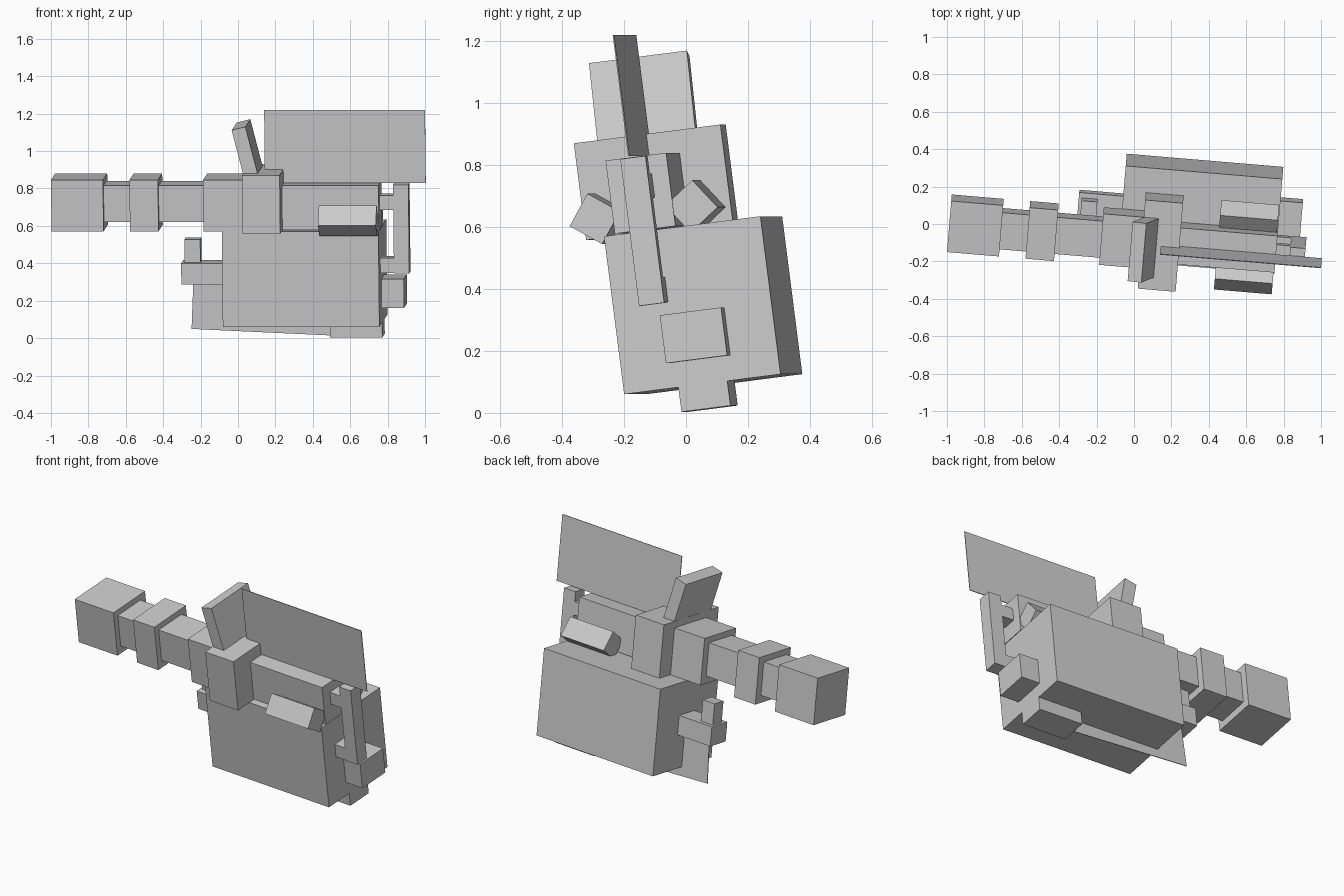
import bpy
from math import radians
from mathutils import Matrix, Vector

old = bpy.data.objects.get("Cube")
if old:
    bpy.data.objects.remove(old, do_unlink=True)

# One plain grey for everything
grey = bpy.data.materials.new("plain_grey")
grey.use_nodes = True
colour = (0.6, 0.6, 0.6, 1)
grey.diffuse_color = colour
grey.node_tree.nodes["Principled BSDF"].inputs["Base Color"].default_value = colour

# The whole assembly leans forward and is turned slightly
POSE = Matrix.Rotation(radians(-4.8), 4, 'Z') @ Matrix.Rotation(radians(7.3), 4, 'X')


def block(name, centre, size, axis='X', angle=0):
    """Box given by centre and size, optionally turned about one axis."""
    bpy.ops.mesh.primitive_cube_add(size=1)
    ob = bpy.context.object
    ob.name = name
    ob.data.materials.append(grey)
    turn = Matrix.Rotation(radians(angle), 4, axis)
    ob.data.transform(turn @ Matrix.Diagonal((*size, 1)))
    ob.matrix_world = POSE @ Matrix.Translation(centre)
    return ob


def box(name, x, y, z):
    """Box given by its extents along the assembly's own axes."""
    spans = (x, y, z)
    return block(name, Vector([(a + b) / 2 for a, b in spans]),
                 Vector([b - a for a, b in spans]))


# Main housing with its foot and side socket
box("housing", (-.07, .77), (-.127, .384), (.077, .591))
box("foot", (.49, .77), (.05, .21), (-.003, .08))
box("side_socket", (.76, .89), (.03, .23), (.158, .314))

# Barrel with square collars
box("barrel", (-.72, .06), (-.09, .108), (.636, .833))
for name, x in (("muzzle", (-.984, -.705)), ("middle_collar", (-.563, -.41)),
                ("rear_collar", (-.168, .06))):
    box(name, x, (-.124, .152), (.591, .868))

# Receiver and cross block
box("receiver", (.24, .77), (-.091, .107), (.595, .833))
box("cross_block", (.049, .252), (-.229, .25), (.592, .907))

# Tilted rails along both sides of the receiver
for name, side in (("front_rail", -1), ("back_rail", 1)):
    block(name, (.61, .008 + side * .158, .651), (.31, .12, .12), 'X', side * 36)

# Leaning lever and thin upright fin
block("lever", (.066, -.003, 1.0), (.076, .32, .31), 'Y', -14)
box("fin", (.153, 1.016), (.004, .008), (.836, 1.229))

# Loop handle
box("handle_bar", (.843, .925), (-.03, .052), (.352, .83))
for name, z in (("upper_handle_arm", (.694, .772)), ("lower_handle_arm", (.354, .435))):
    box(name, (.76, .85), (-.03, .052), z)

# Left bracket with post and the thin skewed plate behind it
box("bracket", (-.306, -.06), (.06, .195), (.28, .395))
box("bracket_post", (-.29, -.205), (.09, .168), (.39, .52))
block("lower_plate", (.128, .13, .18), (.76, .004, .33), 'Y', 2.7)
